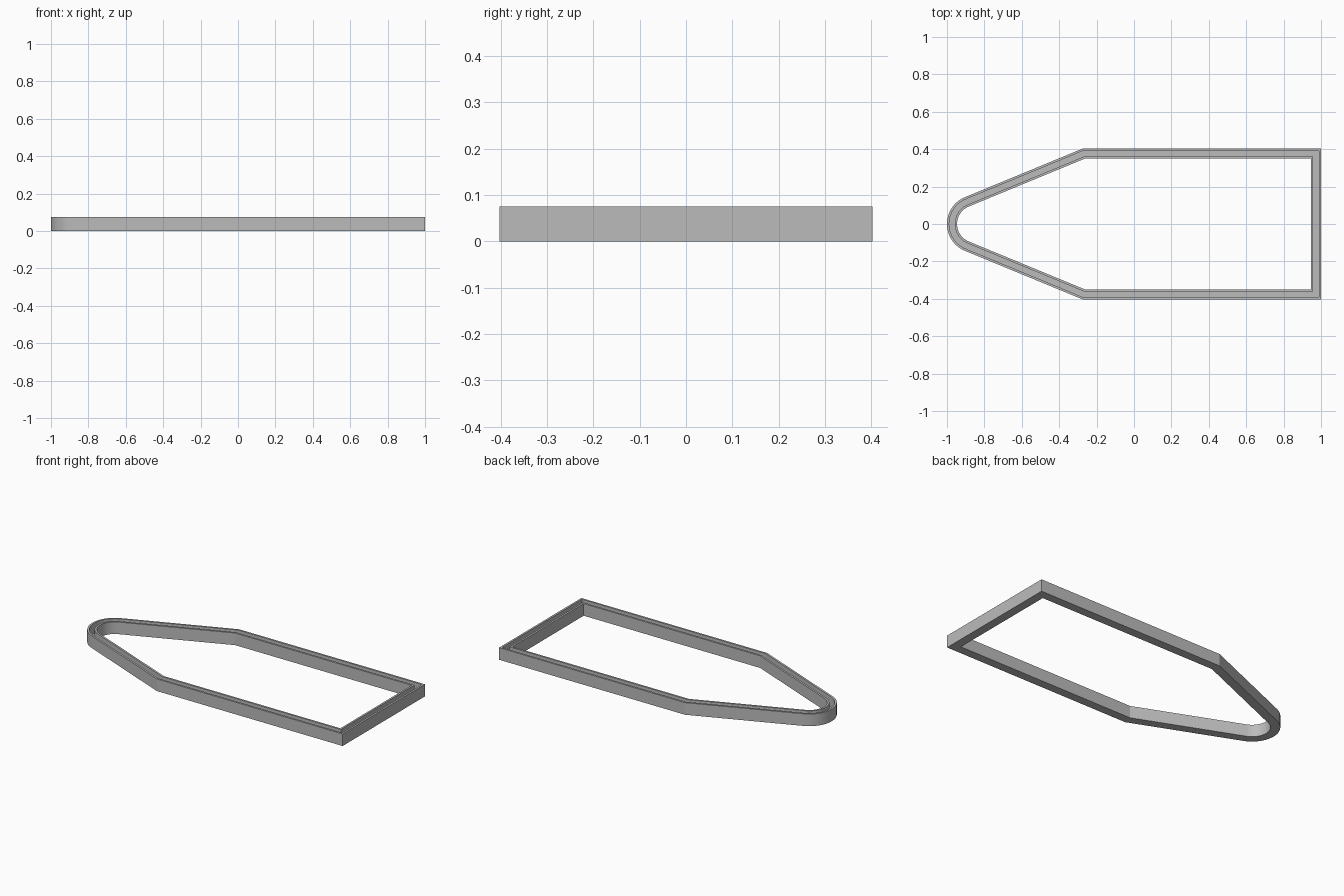
import bpy
import bmesh
import math
from mathutils import Vector

if "Cube" in bpy.data.objects:
    bpy.data.objects.remove(bpy.data.objects["Cube"])

HEIGHT, WIDTH, WALL, FLOOR = 0.075, 0.054, 0.012, 0.012
HALF_Y, SHOULDER_X = 0.403, -0.275
NOSE_R = 0.155
NOSE_X = -1.0 + NOSE_R
ARC_STEPS = 32

# Angle of the tapered sides, tangent to the round nose
dx, dy = SHOULDER_X - NOSE_X, HALF_Y
dist = math.hypot(dx, dy)
normal_angle = math.atan2(dy, dx) + math.acos(NOSE_R / dist)


def outline(d):
    """Hull-shaped outline moved inward by d, with a fixed point count."""
    n1 = Vector((0, 1))
    n2 = Vector((math.cos(normal_angle), math.sin(normal_angle)))
    shoulder = Vector((SHOULDER_X, HALF_Y)) - d * (n1 + n2) / (1 + n1.dot(n2))
    pts = [(1 - d, HALF_Y - d), (shoulder.x, shoulder.y)]
    sweep = 2 * (math.pi - normal_angle)
    for i in range(ARC_STEPS + 1):
        a = normal_angle + sweep * i / ARC_STEPS
        pts.append((NOSE_X + (NOSE_R - d) * math.cos(a), (NOSE_R - d) * math.sin(a)))
    pts += [(shoulder.x, -shoulder.y), (1 - d, -(HALF_Y - d))]
    return pts


# U-shaped channel section: (inward offset, height)
section = [(0, 0), (0, HEIGHT), (WALL, HEIGHT), (WALL, FLOOR),
           (WIDTH - WALL, FLOOR), (WIDTH - WALL, HEIGHT), (WIDTH, HEIGHT), (WIDTH, 0)]

# Channel frame: bridge the outlines around the section
bm = bmesh.new()
rings = [[bm.verts.new((x, y, z)) for x, y in outline(d)] for d, z in section]
for k, ring in enumerate(rings):
    nxt = rings[(k + 1) % len(rings)]
    for i in range(len(ring)):
        j = (i + 1) % len(ring)
        bm.faces.new((ring[i], ring[j], nxt[j], nxt[i]))
bmesh.ops.recalc_face_normals(bm, faces=bm.faces)
mesh = bpy.data.meshes.new("channel_frame")
bm.to_mesh(mesh)
bm.free()

grey = bpy.data.materials.new("plain_grey")
grey.diffuse_color = (0.5, 0.5, 0.5, 1)
grey.use_nodes = True
grey.node_tree.nodes["Principled BSDF"].inputs["Base Color"].default_value = grey.diffuse_color
mesh.materials.append(grey)

frame = bpy.data.objects.new("channel_frame", mesh)
bpy.context.collection.objects.link(frame)
bpy.context.view_layer.objects.active = frame
frame.select_set(True)
bpy.ops.object.shade_smooth_by_angle(angle=math.radians(20))
